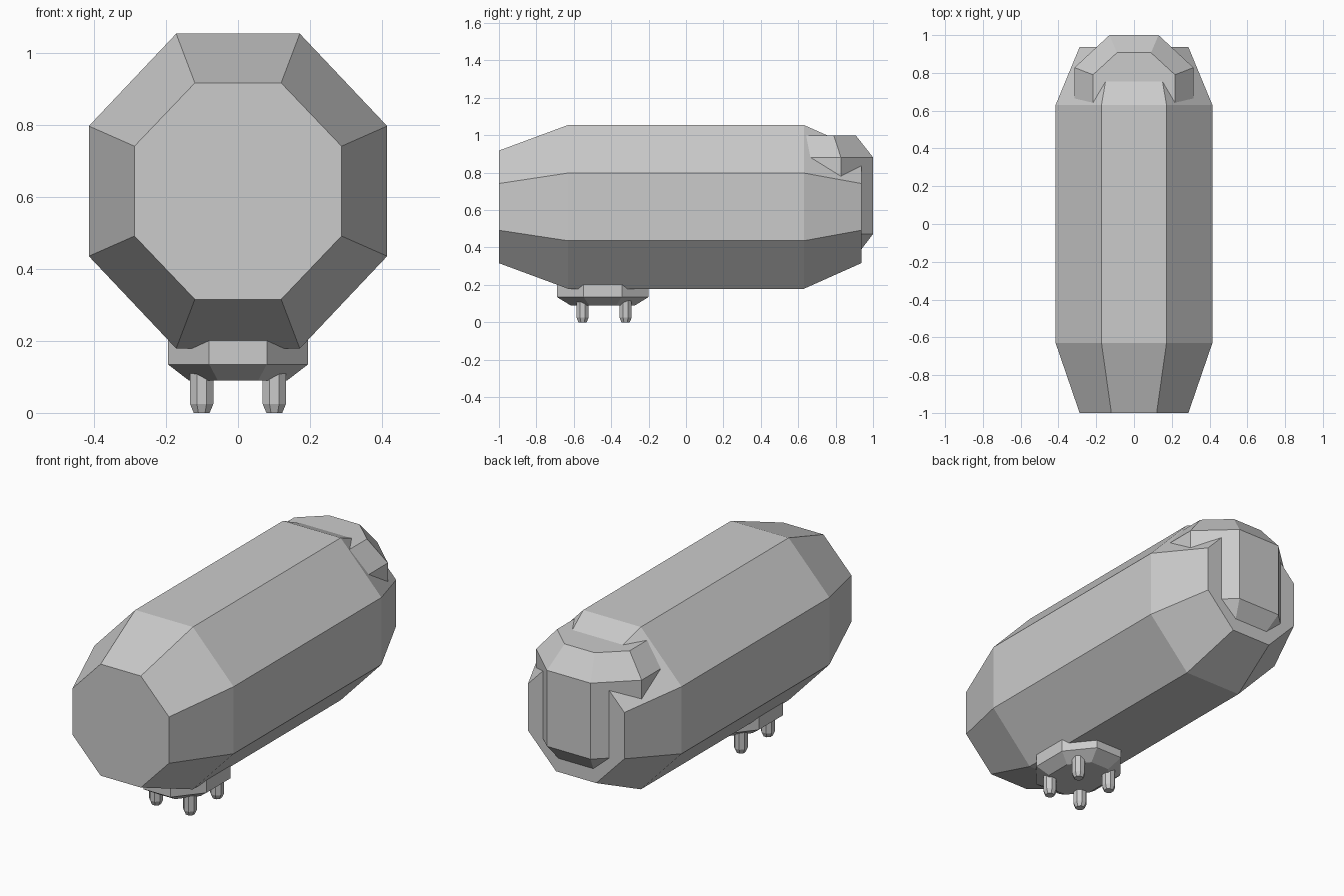
import bpy
import bmesh
import math

cube = bpy.data.objects.get("Cube")
if cube:
    bpy.data.objects.remove(cube, do_unlink=True)

grey = bpy.data.materials.new("plain grey")
grey.use_nodes = True
colour = (0.6, 0.6, 0.6, 1)
grey.diffuse_color = colour
grey.node_tree.nodes["Principled BSDF"].inputs["Base Color"].default_value = colour


def loft(name, rings):
    """Skin a closed, flat-shaded solid through rings of equal length."""
    bm = bmesh.new()
    loops = [[bm.verts.new(p) for p in ring] for ring in rings]
    n = len(loops[0])
    for a, b in zip(loops, loops[1:]):
        for i in range(n):
            j = (i + 1) % n
            bm.faces.new((a[i], a[j], b[j], b[i]))
    bm.faces.new(loops[0])
    bm.faces.new(loops[-1])
    bmesh.ops.recalc_face_normals(bm, faces=bm.faces)
    mesh = bpy.data.meshes.new(name)
    bm.to_mesh(mesh)
    bm.free()
    mesh.materials.append(grey)
    obj = bpy.data.objects.new(name, mesh)
    bpy.context.collection.objects.link(obj)
    return obj


def octagon(narrow, wide):
    """Symmetric octagon from its two corners in one quadrant."""
    (a, b), (c, d) = narrow, wide
    return [(a, b), (c, d), (c, -d), (a, -b), (-a, -b), (-c, -d), (-c, d), (-a, b)]


# Long eight-sided body with tapered ends
middle = octagon((0.172, 0.438), (0.415, 0.181))
end = octagon((0.12, 0.301), (0.288, 0.125))
loft("body", [[(x, y, 0.617 + z) for x, z in shape]
              for y, shape in ((-1, end), (-0.63, middle), (0.63, middle), (0.937, end))])


# Rear cap: upright faceted block showing as a hood and a back panel
def cap_ring(z, narrow, wide):
    right = [(wide[0], 0.5), wide, narrow]
    left = [(-x, y) for x, y in reversed(right)]
    return [(x, y, z) for x, y in right + left]


outer = ((0.13, 1.0), (0.315, 0.828))
inner = ((0.09, 0.907), (0.217, 0.79))
loft("rear_cap", [cap_ring(0.35, *inner), cap_ring(0.472, *outer),
                  cap_ring(0.882, *outer), cap_ring(1.0, *inner)])

# Mounting plate under the front
plate = octagon((0.08, 0.245), (0.195, 0.102))
loft("mounting_plate", [[(x * s, y * s - 0.445, z) for x, y in plate]
                        for z, s in ((0.09, 0.7), (0.135, 1), (0.22, 1))])

# Four pins below the plate
for side, x in (("left", 0.101), ("right", -0.101)):
    for place, y in (("front", -0.553), ("back", -0.323)):
        rings = []
        for z, r in ((0, 0.024), (0.025, 0.035), (0.12, 0.035)):
            rings.append([(x + r * math.cos(math.pi * (i + 0.5) / 4),
                           y + r * math.sin(math.pi * (i + 0.5) / 4), z) for i in range(8)])
        loft(f"{place}_{side}_pin", rings)
